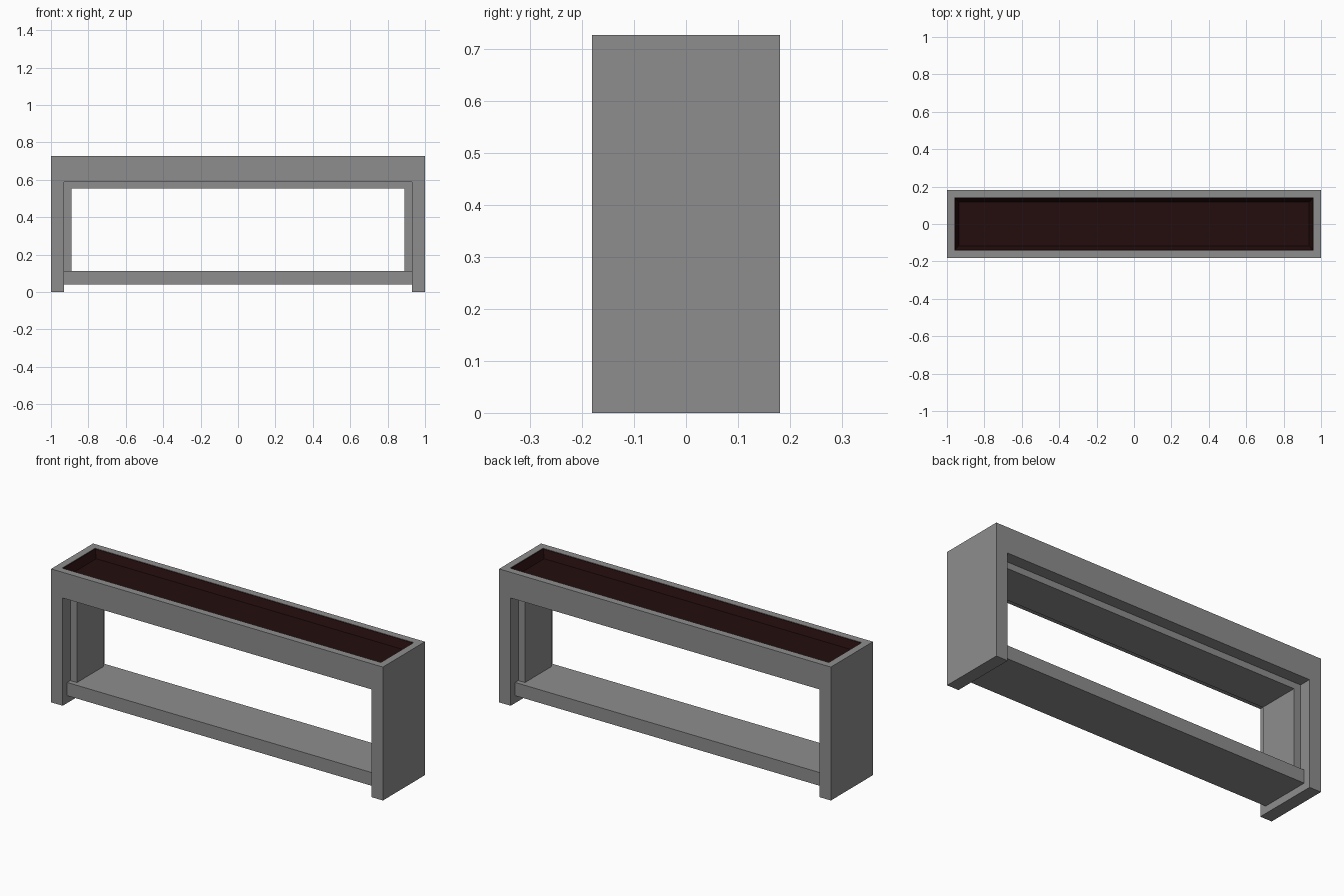
import bpy, bmesh

if "Cube" in bpy.data.objects:
    bpy.data.objects.remove(bpy.data.objects["Cube"])

def mat(name, c):
    m = bpy.data.materials.new(name)
    m.diffuse_color = (*c, 1)
    m.use_nodes = True
    m.node_tree.nodes["Principled BSDF"].inputs["Base Color"].default_value = m.diffuse_color
    return m

GREY = mat("grey frame", (0.27, 0.27, 0.27))
DARK = mat("dark brown", (0.017, 0.004, 0.004))

def finish(name, bm, m):
    bmesh.ops.recalc_face_normals(bm, faces=bm.faces)
    me = bpy.data.meshes.new(name)
    bm.to_mesh(me)
    bm.free()
    me.materials.append(m)
    ob = bpy.data.objects.new(name, me)
    bpy.context.collection.objects.link(ob)
    return ob

def box(name, lo, hi, m):
    bm = bmesh.new()
    bmesh.ops.create_cube(bm, size=1)
    for v in bm.verts:
        v.co = [(a + b) / 2 + c * (b - a) for a, b, c in zip(lo, hi, v.co)]
    return finish(name, bm, m)

def arch(name, w, h, wi, hi, z0, d, m):
    # upside-down U profile in XZ, extruded through the depth
    pts = [(-w, z0), (-w, h), (w, h), (w, z0), (wi, z0), (wi, hi), (-wi, hi), (-wi, z0)]
    bm = bmesh.new()
    f = bm.faces.new([bm.verts.new((x, -d, z)) for x, z in pts])
    r = bmesh.ops.extrude_face_region(bm, geom=[f])
    for v in r["geom"]:
        if isinstance(v, bmesh.types.BMVert):
            v.co.y = d
    return finish(name, bm, m)

H, W, D = 0.727, 1.0, 0.181

# outer legs and lower part of the header
arch("outer_frame", W, 0.66, 0.93, 0.587, 0, D, GREY)
# recessed inner lining
arch("inner_frame", 0.93, 0.587, 0.89, 0.552, 0.11, 0.115, GREY)
# bottom shelf
box("shelf", (-0.93, -0.142, 0.04), (0.93, 0.142, 0.112), GREY)

# open rim around the top
for s, n in ((-1, "front"), (1, "back")):
    y = sorted((s * 0.142, s * D))
    box(n + "_rim", (-W, y[0], 0.66), (W, y[1], H), GREY)
for s, n in ((-1, "left"), (1, "right")):
    x = sorted((s * 0.961, s * W))
    box(n + "_rim", (x[0], -0.142, 0.66), (x[1], 0.142, H), GREY)

# dark tray sunk in the top: flat lip, then a recessed floor
tray = bmesh.new()
bmesh.ops.create_cube(tray, size=1)
for v in tray.verts:
    v.co = (v.co.x * 1.922, v.co.y * 0.284, 0.69 + v.co.z * 0.07)
top = max(tray.faces, key=lambda f: f.calc_center_median().z)
bmesh.ops.inset_region(tray, faces=[top], thickness=0.004)
bmesh.ops.inset_region(tray, faces=[top], thickness=0.03, depth=-0.04)
finish("tray", tray, DARK)
